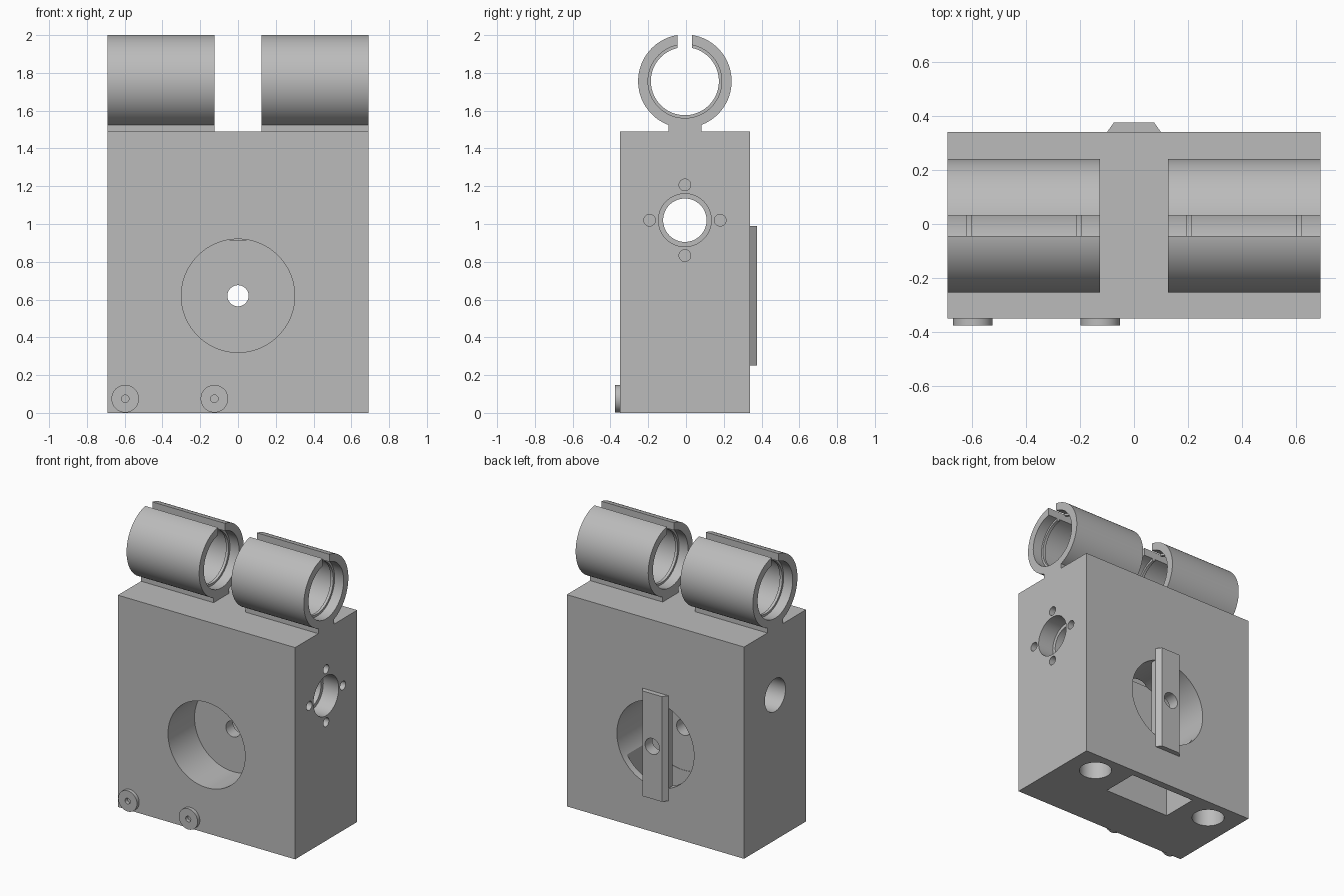
import bpy, bmesh, math
from mathutils import Matrix, Vector

cube = bpy.data.objects.get("Cube")
if cube:
    bpy.data.objects.remove(cube, do_unlink=True)

GREY = 0.5
metal = bpy.data.materials.new("plain grey")
metal.use_nodes = True
metal.diffuse_color = (GREY, GREY, GREY, 1)
metal.node_tree.nodes["Principled BSDF"].inputs["Base Color"].default_value = (GREY, GREY, GREY, 1)


def make(name, bm):
    bmesh.ops.recalc_face_normals(bm, faces=bm.faces)
    mesh = bpy.data.meshes.new(name)
    bm.to_mesh(mesh)
    bm.free()
    mesh.materials.append(metal)
    ob = bpy.data.objects.new(name, mesh)
    bpy.context.scene.collection.objects.link(ob)
    return ob


def box(name, low, high):
    low, high = Vector(low), Vector(high)
    bm = bmesh.new()
    bmesh.ops.create_cube(bm, size=1)
    bmesh.ops.scale(bm, vec=high - low, verts=bm.verts)
    bmesh.ops.translate(bm, vec=(low + high) / 2, verts=bm.verts)
    return make(name, bm)


def rod(name, start, end, radius, sides=64):
    start, end = Vector(start), Vector(end)
    turn = (end - start).to_track_quat('Z', 'Y').to_matrix().to_4x4()
    bm = bmesh.new()
    bmesh.ops.create_cone(bm, cap_ends=True, segments=sides, radius1=radius, radius2=radius,
                          depth=(end - start).length,
                          matrix=Matrix.Translation((start + end) / 2) @ turn)
    return make(name, bm)


def combine(ob, other, operation='DIFFERENCE'):
    # Apply a boolean at once and drop the helper
    mod = ob.modifiers.new("boolean", 'BOOLEAN')
    mod.operation, mod.solver, mod.object = operation, 'EXACT', other
    graph = bpy.context.evaluated_depsgraph_get()
    mesh = bpy.data.meshes.new_from_object(ob.evaluated_get(graph))
    ob.modifiers.clear()
    ob.data = mesh
    bpy.data.objects.remove(other, do_unlink=True)


def smooth(ob):
    bpy.ops.object.select_all(action='DESELECT')
    ob.select_set(True)
    bpy.context.view_layer.objects.active = ob
    bpy.ops.object.shade_smooth_by_angle(angle=math.radians(30))


W, FRONT, BACK, TOP = 0.69, -0.35, 0.34, 1.49
MID = -0.006          # centre line in y
PZ = 0.62             # pocket height
BZ = 1.02             # side bore height

# Block with front and back pockets joined by a small hole
body = box("body", (-W, FRONT, 0), (W, BACK, TOP))
combine(body, rod("cut", (0, FRONT - 0.1, PZ), (0, -0.055, PZ), 0.3, 96))
combine(body, rod("cut", (0, 0.025, PZ), (0, BACK + 0.1, PZ), 0.3, 96))
combine(body, rod("cut", (0, -0.1, PZ), (0, 0.1, PZ), 0.056, 48))

# Stepped bore across the block, with four screw holes on one side
combine(body, rod("cut", (-W - 0.1, MID, BZ), (W + 0.1, MID, BZ), 0.115))
combine(body, rod("cut", (W - 0.12, MID, BZ), (W + 0.1, MID, BZ), 0.14))
for i in range(4):
    a = i * math.pi / 2
    y, z = MID + 0.187 * math.cos(a), BZ + 0.187 * math.sin(a)
    combine(body, rod("cut", (W - 0.2, y, z), (W + 0.1, y, z), 0.031, 32))

# Openings in the underside
combine(body, box("cut", (-0.255, 0.028, -0.1), (0.255, 0.29, 0.55)))
for x in (-0.48, 0.48):
    combine(body, rod("cut", (x, 0.18, -0.1), (x, 0.18, 0.5), 0.105))
smooth(body)

# Bevelled bar across the back pocket
bm = bmesh.new()
profile = [(-0.1, 0.295), (0.1, 0.295), (0.1, BACK), (0.075, 0.375), (-0.075, 0.375), (-0.1, BACK)]
face = bm.faces.new([bm.verts.new((x, y, 0.25)) for x, y in profile])
ext = bmesh.ops.extrude_face_region(bm, geom=[face])
bmesh.ops.translate(bm, vec=(0, 0, 0.74),
                    verts=[v for v in ext["geom"] if isinstance(v, bmesh.types.BMVert)])
bar = make("back_bar", bm)
combine(bar, rod("cut", (0, 0.2, PZ), (0, 0.5, PZ), 0.056, 48))
smooth(bar)

# Front buttons with small centre holes
for x, side in ((-0.597, "right"), (-0.125, "middle")):
    button = rod(side + "_button", (x, FRONT + 0.005, 0.075), (x, -0.375, 0.075), 0.073, 48)
    combine(button, rod("cut", (x, FRONT, 0.075), (x, -0.4, 0.075), 0.02, 24))
    smooth(button)

# Split tubes with two inner lips each, on narrow feet
TZ, OUTER, INNER, LIP = 1.756, 0.2475, 0.195, 0.18
for side, x0, x1 in (("right", -W, -0.125), ("left", 0.125, W)):
    profile = [(x0, INNER), (x0, OUTER), (x1, OUTER), (x1, INNER)]
    for c in (x1 - 0.08, x0 + 0.08):
        profile += [(c + 0.01, INNER), (c + 0.01, LIP), (c - 0.01, LIP), (c - 0.01, INNER)]
    steps = 96
    bm = bmesh.new()
    rings = []
    for i in range(steps):
        a = 2 * math.pi * i / steps
        rings.append([bm.verts.new((x, MID + r * math.cos(a), TZ + r * math.sin(a)))
                      for x, r in profile])
    n = len(profile)
    for i in range(steps):
        p, q = rings[i], rings[(i + 1) % steps]
        for j in range(n):
            k = (j + 1) % n
            bm.faces.new((p[j], p[k], q[k], q[j]))
    tube = make(side + "_split_tube", bm)
    combine(tube, box("foot", (x0, MID - 0.087, TOP), (x1, MID + 0.087, 1.545)), 'UNION')
    combine(tube, box("cut", (x0 - 0.1, MID - 0.038, TZ), (x1 + 0.1, MID + 0.038, 2.2)))
    smooth(tube)
